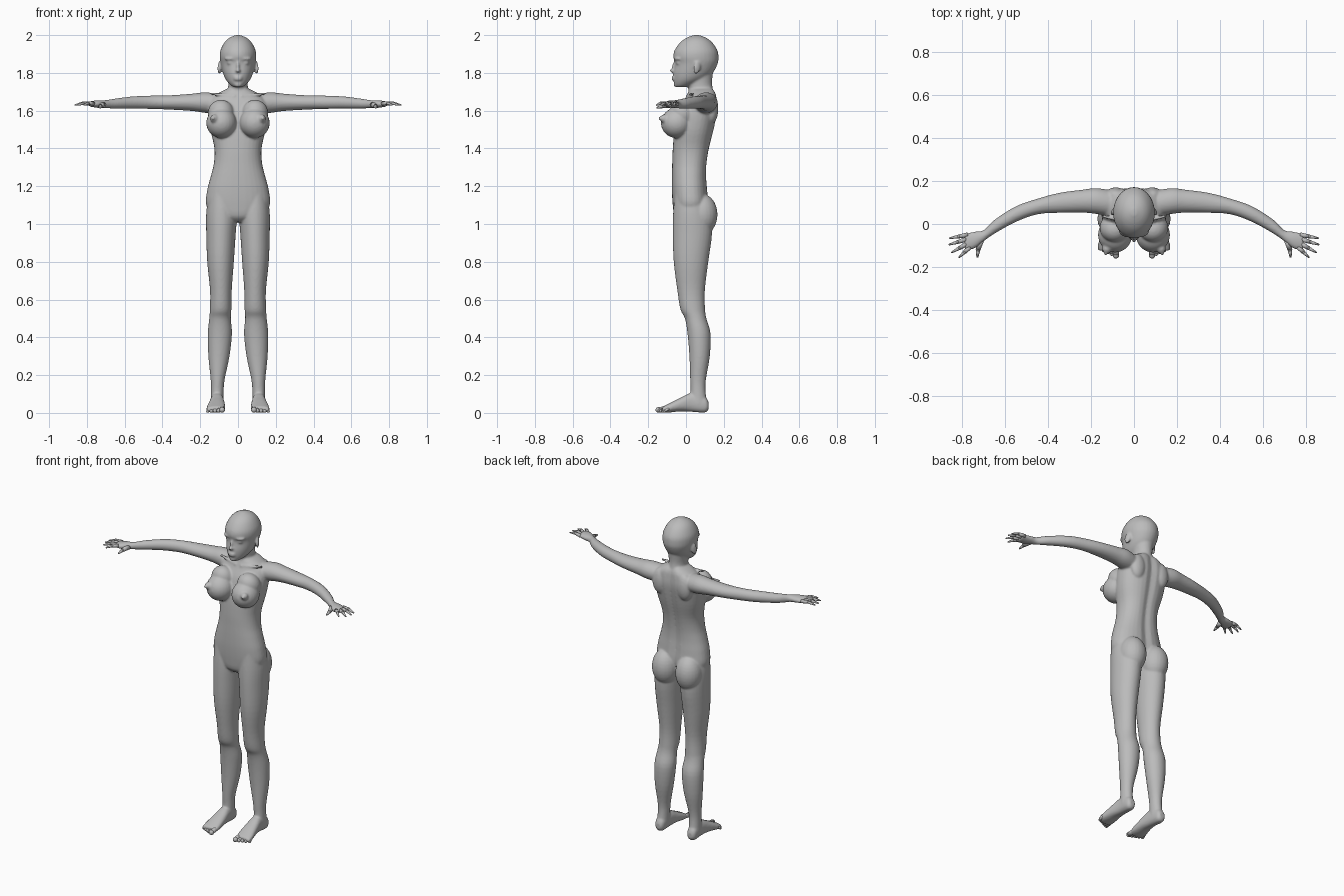
import bpy
import bmesh
from math import cos, sin, pi, exp, copysign
from mathutils import Vector, Matrix, Euler

cube = bpy.data.objects.get("Cube")
if cube:
    bpy.data.objects.remove(cube, do_unlink=True)

grey = bpy.data.materials.new("neutral grey")
grey.use_nodes = True
tone = (0.5, 0.5, 0.5, 1)
grey.diffuse_color = tone
grey.node_tree.nodes["Principled BSDF"].inputs["Base Color"].default_value = tone
SIDES = (1, -1)


def refine(rows, steps=4):
    """Smooth curve through the rows."""
    fine = []
    for i in range(len(rows) - 1):
        a, b = rows[max(i - 1, 0)], rows[i]
        c, d = rows[i + 1], rows[min(i + 2, len(rows) - 1)]
        for s in range(steps):
            t = s / steps
            fine.append([q + t / 2 * (r - p + t * (2 * p - 5 * q + 4 * r - e
                         + t * (3 * (q - r) + e - p)))
                         for p, q, r, e in zip(a, b, c, d)])
    return fine + [list(rows[-1])]


def loft(bm, rows, axis="z", side=1, power=1.0, groove=0, sides=32):
    """Skin of rounded sections: position, then low and high of both other axes."""
    rings = []
    for t, a0, a1, b0, b1 in refine(rows):
        ring = []
        for k in range(sides):
            c, s = cos(2 * pi * k / sides), sin(2 * pi * k / sides)
            a = (a0 + a1) / 2 + (a1 - a0) / 2 * copysign(abs(c) ** power, c)
            b = (b0 + b1) / 2 + (b1 - b0) / 2 * copysign(abs(s) ** power, s)
            if s > 0:
                b -= groove * exp(-(a / 0.025) ** 2)
            x, y, z = {"z": (a, b, t), "y": (a, t, b), "x": (t, a, b)}[axis]
            ring.append(bm.verts.new((x * side, y, z)))
        rings.append(ring)
    for lower, upper in zip(rings, rings[1:]):
        for k in range(sides):
            n = (k + 1) % sides
            bm.faces.new((lower[k], lower[n], upper[n], upper[k]))
    bm.faces.new(rings[0])
    bm.faces.new(rings[-1])


def blob(bm, centre, radii, turn=(0, 0, 0)):
    """Ellipsoid."""
    matrix = Matrix.LocRotScale(Vector(centre), Euler(turn), Vector(radii))
    bmesh.ops.create_uvsphere(bm, u_segments=24, v_segments=16, radius=1, matrix=matrix)


def digit(bm, start, end, r1, r2):
    """Tapered finger or toe with a round tip."""
    p, q = Vector(start), Vector(end)
    turn = (q - p).to_track_quat("Z", "Y")
    matrix = Matrix.LocRotScale((p + q) / 2, turn, None)
    bmesh.ops.create_cone(bm, cap_ends=True, segments=12, radius1=r1, radius2=r2,
                          depth=(q - p).length, matrix=matrix)
    blob(bm, q, (r2, r2, r2))


def finish(name, bm, voxel=0):
    bmesh.ops.recalc_face_normals(bm, faces=bm.faces)
    mesh = bpy.data.meshes.new(name)
    bm.to_mesh(mesh)
    bm.free()
    mesh.materials.append(grey)
    obj = bpy.data.objects.new(name, mesh)
    bpy.context.collection.objects.link(obj)
    bpy.ops.object.select_all(action="DESELECT")
    obj.select_set(True)
    bpy.context.view_layer.objects.active = obj
    if voxel:
        fuse = obj.modifiers.new("fuse", "REMESH")
        fuse.mode, fuse.voxel_size, fuse.use_smooth_shade = "VOXEL", voxel, True
        relax = obj.modifiers.new("relax", "SMOOTH")
        relax.factor, relax.iterations = 0.5, 5
        for modifier in ("fuse", "relax"):
            bpy.ops.object.modifier_apply(modifier=modifier)
    bpy.ops.object.shade_smooth()


def centred(rows):
    return [(z, -w, w, front, back) for z, w, front, back in rows]


body = bmesh.new()

# Torso: height, half width, front, back
loft(body, centred([
    (1.72, .05, .02, .145), (1.695, .1, .01, .16), (1.66, .145, -.005, .166),
    (1.6, .155, -.035, .168), (1.5, .146, -.06, .15), (1.4, .125, -.07, .126),
    (1.32, .128, -.073, .113), (1.25, .145, -.075, .11), (1.18, .163, -.075, .115),
    (1.1, .168, -.07, .12), (1.04, .12, -.06, .1), (1.01, .05, -.03, .07)]),
    power=.88, groove=.013)

# Neck and head
loft(body, centred([(1.64, .07, .02, .155), (1.7, .055, .015, .145),
                    (1.75, .052, .01, .138), (1.82, .06, .02, .145)]))
loft(body, centred([
    (1.724, .022, -.052, .0), (1.738, .042, -.062, .045), (1.765, .065, -.066, .1),
    (1.8, .08, -.067, .142), (1.85, .092, -.059, .168), (1.885, .097, -.067, .172),
    (1.92, .093, -.06, .166), (1.96, .073, -.032, .14), (1.985, .047, .002, .108),
    (2.0, .012, .04, .07)]))

# Nose, lips and chin
blob(body, (0, -.068, 1.812), (.013, .019, .011))
blob(body, (0, -.062, 1.835), (.008, .013, .032), (-.25, 0, 0))
for z in (1.766, 1.777):
    blob(body, (0, -.065, z), (.024, .012, .006))
blob(body, (0, -.05, 1.738), (.022, .016, .014))

for side in SIDES:
    # Brow, eye and ear
    blob(body, (.042 * side, -.043, 1.875), (.032, .018, .008), (0, 0, .35 * side))
    blob(body, (.04 * side, -.036, 1.853), (.02, .018, .011), (0, 0, .3 * side))
    blob(body, (.097 * side, .058, 1.828), (.009, .02, .036), (-.2, 0, .4 * side))

    # Bust, chest muscle and seat
    blob(body, (.088 * side, -.05, 1.535), (.08, .083, .08))
    blob(body, (.09 * side, -.018, 1.585), (.07, .065, .075), (.5, 0, 0))
    blob(body, (.126 * side, -.116, 1.558), (.022, .022, .022))
    blob(body, (.132 * side, -.136, 1.56), (.009, .011, .009))
    blob(body, (.082 * side, .083, 1.05), (.08, .084, .11))

    # Collarbone and shoulder blade
    digit(body, (.015 * side, .005, 1.675), (.14 * side, .035, 1.69), .008, .008)
    blob(body, (.085 * side, .135, 1.61), (.05, .036, .08))

    # Leg: height, inner, outer, front, back
    loft(body, [
        (1.16, .02, .155, -.06, .1), (1.06, .005, .168, -.068, .13),
        (.95, .012, .168, -.07, .138), (.8, .022, .163, -.065, .118),
        (.65, .033, .148, -.046, .1), (.55, .035, .149, -.03, .101),
        (.5, .038, .152, -.006, .108), (.42, .032, .16, .008, .13),
        (.3, .045, .157, .018, .126), (.18, .07, .145, .022, .106),
        (.12, .076, .143, .024, .103), (.05, .078, .145, .02, .112)], side=side)

    # Foot: depth, inner, outer, sole, top
    loft(body, [
        (.12, .095, .128, .02, .055), (.1, .082, .142, .002, .085),
        (.03, .076, .145, .006, .105), (-.03, .07, .155, .008, .08),
        (-.09, .067, .166, .002, .05), (-.125, .072, .167, .002, .032)],
        axis="y", side=side, power=.85)

    # Arm and palm: reach, front, back, underside, top
    loft(body, [
        (.08, .03, .15, 1.58, 1.685), (.17, .046, .167, 1.588, 1.697),
        (.24, .053, .16, 1.598, 1.69), (.35, .052, .145, 1.605, 1.682),
        (.45, .045, .118, 1.609, 1.68), (.55, .01, .083, 1.61, 1.676),
        (.65, -.045, .02, 1.61, 1.664), (.7, -.08, -.028, 1.614, 1.656),
        (.745, -.115, -.036, 1.615, 1.655), (.79, -.122, -.045, 1.623, 1.648)],
        axis="x", side=side)
finish("body", body, voxel=.006)

for side, label in zip(SIDES, ("left", "right")):
    # Fingers: base and tip
    hand = bmesh.new()
    for x, y, tip_x, tip_y in ((.775, -.05, .858, -.066), (.78, -.071, .861, -.096),
                               (.778, -.092, .849, -.132), (.765, -.108, .815, -.155)):
        middle = ((x + tip_x) / 2 * side, (y + tip_y) / 2, 1.64)
        digit(hand, (x * side, y, 1.637), middle, .011, .009)
        digit(hand, middle, (tip_x * side, tip_y, 1.63), .009, .004)
    digit(hand, (.715 * side, -.075, 1.632), (.727 * side, -.12, 1.624), .016, .011)
    digit(hand, (.727 * side, -.12, 1.624), (.73 * side, -.152, 1.616), .011, .005)
    finish(label + "_fingers", hand)

    # Toes, shorter and thinner towards the outside
    toes = bmesh.new()
    for i in range(5):
        r = .015 if i == 0 else .0115 - .0008 * i
        x = .084 + .019 * i
        digit(toes, (x * side, -.09, .024), (x * side, -.146 + .008 * i, r + .001),
              r * .8, r)
    finish(label + "_toes", toes)
